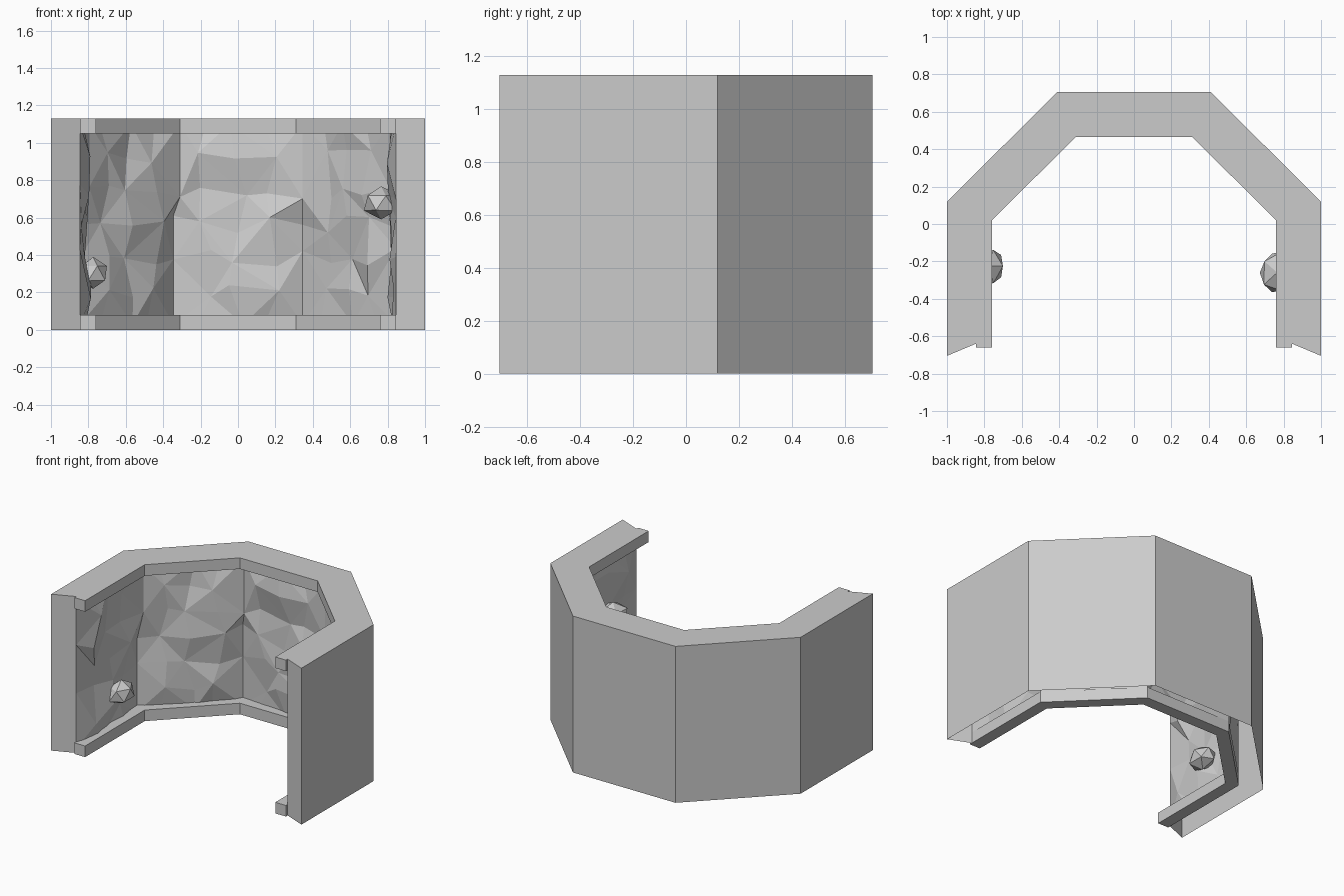
import bpy, bmesh, math, random
from mathutils import Vector

if "Cube" in bpy.data.objects:
    bpy.data.objects.remove(bpy.data.objects["Cube"])

random.seed(7)
H, TRIM_H = 1.13, 0.08
T = math.tan(math.radians(22.5))


def outline(d, y_end):
    """Half-octagon plan, set in by d from the outer wall face."""
    half = [(1 - d, y_end), (1 - d, 0.12 - d * T), (0.41 - d * T, 0.705 - d)]
    return half + [(-x, y) for x, y in reversed(half)]


def finish(bm, name, solid=True):
    if solid:
        bmesh.ops.recalc_face_normals(bm, faces=bm.faces)
    me = bpy.data.meshes.new(name)
    bm.to_mesh(me)
    bm.free()
    ob = bpy.data.objects.new(name, me)
    bpy.context.collection.objects.link(ob)
    return ob


def ring(bm, pts, z):
    return [bm.verts.new((x, y, z)) for x, y in pts]


def band(name, outer, inner, z0, z1):
    """Closed strip between two plan outlines."""
    bm = bmesh.new()
    a, b, c, d = (ring(bm, p, z) for p, z in
                  ((outer, z0), (outer, z1), (inner, z1), (inner, z0)))
    loops = [a, b, c, d]
    for p, q in zip(loops, loops[1:] + loops[:1]):
        for i in range(len(p) - 1):
            bm.faces.new((p[i], p[i + 1], q[i + 1], q[i]))
    for i in (0, -1):
        bm.faces.new([l[i] for l in loops])
    return finish(bm, name)


WALL_OUT = outline(0, -0.705)
WALL_IN = outline(0.155, -0.64)
TRIM_OUT = outline(0.155, -0.66)
TRIM_IN = outline(0.24, -0.66)

# Hollow outer wall: outer sides, top cap and slanted front ends, open below
bm = bmesh.new()
lo, hi = ring(bm, WALL_OUT, 0), ring(bm, WALL_OUT, H)
cap = ring(bm, WALL_IN, H)
for i in range(5):
    bm.faces.new((lo[i], lo[i + 1], hi[i + 1], hi[i]))
    bm.faces.new((hi[i], hi[i + 1], cap[i + 1], cap[i]))
for i in (0, -1):
    foot = bm.verts.new((WALL_IN[i][0], WALL_IN[i][1], 0))
    bm.faces.new((lo[i], hi[i], cap[i], foot))
finish(bm, "outer_wall")

# Floor and ceiling trim
band("bottom_trim", TRIM_OUT, TRIM_IN, 0, TRIM_H)
band("top_trim", TRIM_OUT, TRIM_IN, H - TRIM_H, H)

# Faceted rock face behind the trim
bm = bmesh.new()
COLS, ROWS = 4, 6
cols = []
for s in range(5):
    a, b = Vector(WALL_IN[s]), Vector(WALL_IN[s + 1])
    along = (b - a).normalized()
    inward = Vector((-along.y, along.x))
    for i in range(COLS + (s == 4)):
        t = i / COLS
        corner = i in (0, COLS)
        end = (s == 0 and i == 0) or (s == 4 and i == COLS)
        col = []
        for j in range(ROWS + 1):
            edge = j in (0, ROWS)
            slide = 0 if corner else random.uniform(-0.05, 0.05)
            push = random.uniform(0.0, 0.06)
            if edge:
                push *= 0.5
            if corner:
                push = 0 if end or j < 4 else 0.05
            p = a.lerp(b, t) + along * slide + inward * push
            z = 0.03 + (H - 0.06) * j / ROWS
            if not edge:
                z += random.uniform(-0.05, 0.05)
            col.append(bm.verts.new((p.x, p.y, z)))
        cols.append(col)
for n, (p, q) in enumerate(zip(cols, cols[1:])):
    for j in range(ROWS):
        quad = (p[j], q[j], q[j + 1], p[j + 1])
        if (n + j) % 2:
            quad = quad[1:] + quad[:1]
        bm.faces.new((quad[0], quad[1], quad[2]))
        bm.faces.new((quad[0], quad[2], quad[3]))
finish(bm, "rock_face", solid=False)

# Loose stones sticking out of the side walls
for name, centre, size in (("left_stone", (-0.775, -0.225, 0.305), (0.09, 0.115, 0.09)),
                           ("right_stone", (0.765, -0.26, 0.68), (0.105, 0.13, 0.095))):
    bm = bmesh.new()
    bmesh.ops.create_icosphere(bm, subdivisions=1, radius=1)
    for v in bm.verts:
        k = random.uniform(0.88, 1.08)
        v.co = Vector(centre) + Vector([c * k * s for c, s in zip(v.co, size)])
    finish(bm, name)
